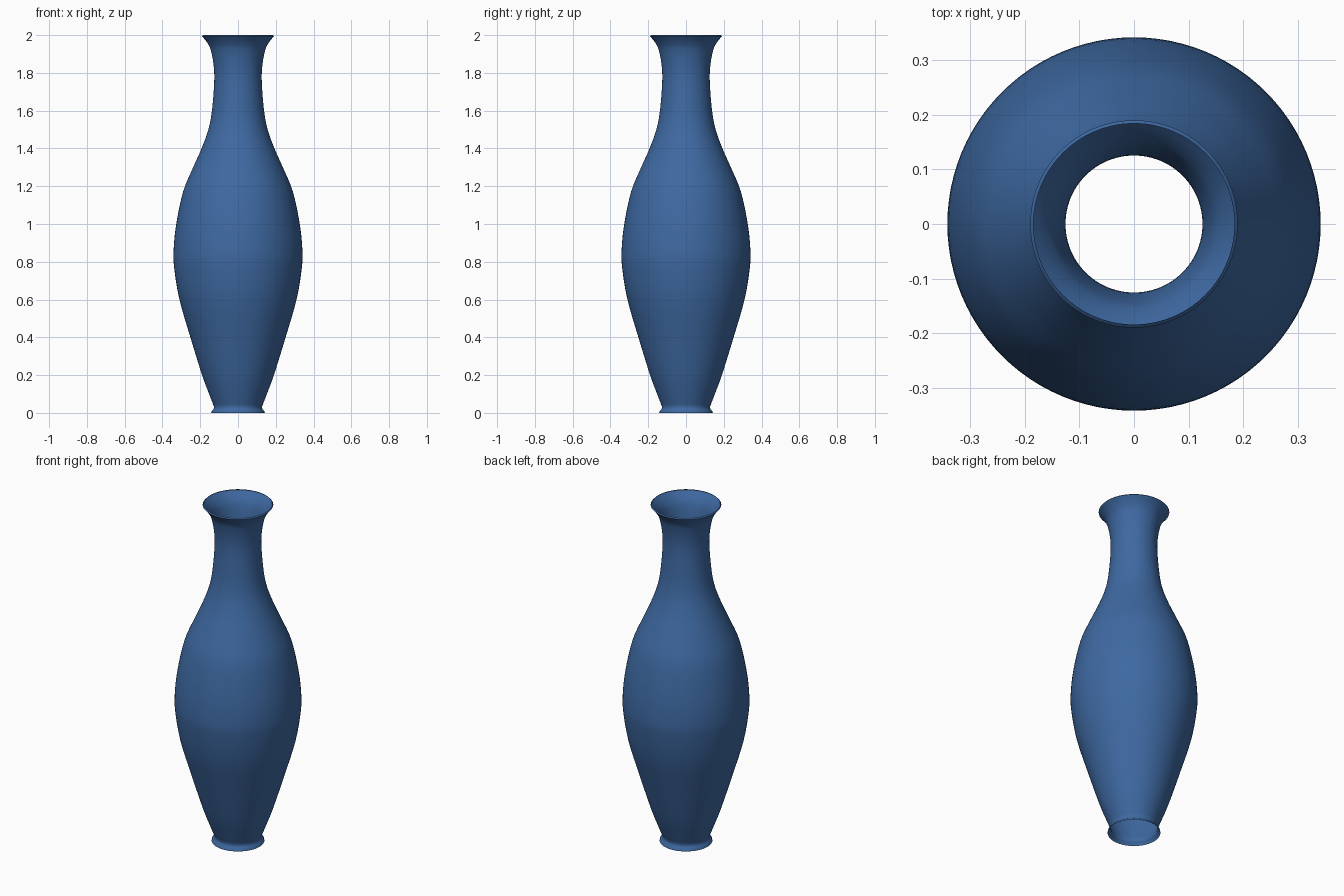
import bpy
import bmesh
from math import radians, tau
from mathutils import Matrix, Vector

cube = bpy.data.objects.get("Cube")
if cube:
    bpy.data.objects.remove(cube, do_unlink=True)

SIDES = 96
STEPS = 4

# Glaze colour
glaze = bpy.data.materials.new("deep_blue_glaze")
colour = (0.048, 0.141, 0.36, 1)
glaze.diffuse_color = colour
glaze.use_nodes = True
glaze.node_tree.nodes["Principled BSDF"].inputs["Base Color"].default_value = colour

# Outline of the thin wall from foot to mouth: radius, height
outline = [
    (0.126, 0.03), (0.153, 0.1), (0.19, 0.2), (0.252, 0.4), (0.31, 0.6),
    (0.337, 0.76), (0.341, 0.86), (0.327, 1.0), (0.291, 1.17), (0.242, 1.29),
    (0.193, 1.4), (0.157, 1.5), (0.138, 1.6), (0.126, 1.75), (0.129, 1.84),
    (0.144, 1.92), (0.163, 1.96), (0.19, 1.994),
]


def smooth_path(points):
    """Catmull-Rom curve through the outline points."""
    pts = [Vector(p) for p in points]
    pts = [2 * pts[0] - pts[1]] + pts + [2 * pts[-1] - pts[-2]]
    path = []
    for a, b, c, d in zip(pts, pts[1:], pts[2:], pts[3:]):
        for i in range(STEPS):
            t = i / STEPS
            path.append(0.5 * (2 * b + (c - a) * t + (2 * a - 5 * b + 4 * c - d) * t ** 2
                               + (3 * b - a - 3 * c + d) * t ** 3))
    return path + [pts[-2]]


# Flared foot ring below, narrow sloped lip above
path = [Vector((0.142, 0)), Vector((0.14, 0.01)), Vector((0.131, 0.018))]
path += smooth_path(outline) + [Vector((0.184, 2))]

# Revolve into an open tube, without floor or lid
bm = bmesh.new()
rings = []
for radius, height in path:
    rings.append([bm.verts.new(Matrix.Rotation(tau * i / SIDES, 3, "Z") @ Vector((radius, 0, height)))
                  for i in range(SIDES)])
for low, high in zip(rings, rings[1:]):
    for i in range(SIDES):
        j = (i + 1) % SIDES
        bm.faces.new((low[i], low[j], high[j], high[i]))
mesh = bpy.data.meshes.new("vase_body")
bm.to_mesh(mesh)
bm.free()
mesh.materials.append(glaze)

vase = bpy.data.objects.new("vase_body", mesh)
bpy.context.collection.objects.link(vase)
bpy.context.view_layer.objects.active = vase
vase.select_set(True)
bpy.ops.object.shade_smooth_by_angle(angle=radians(50))
